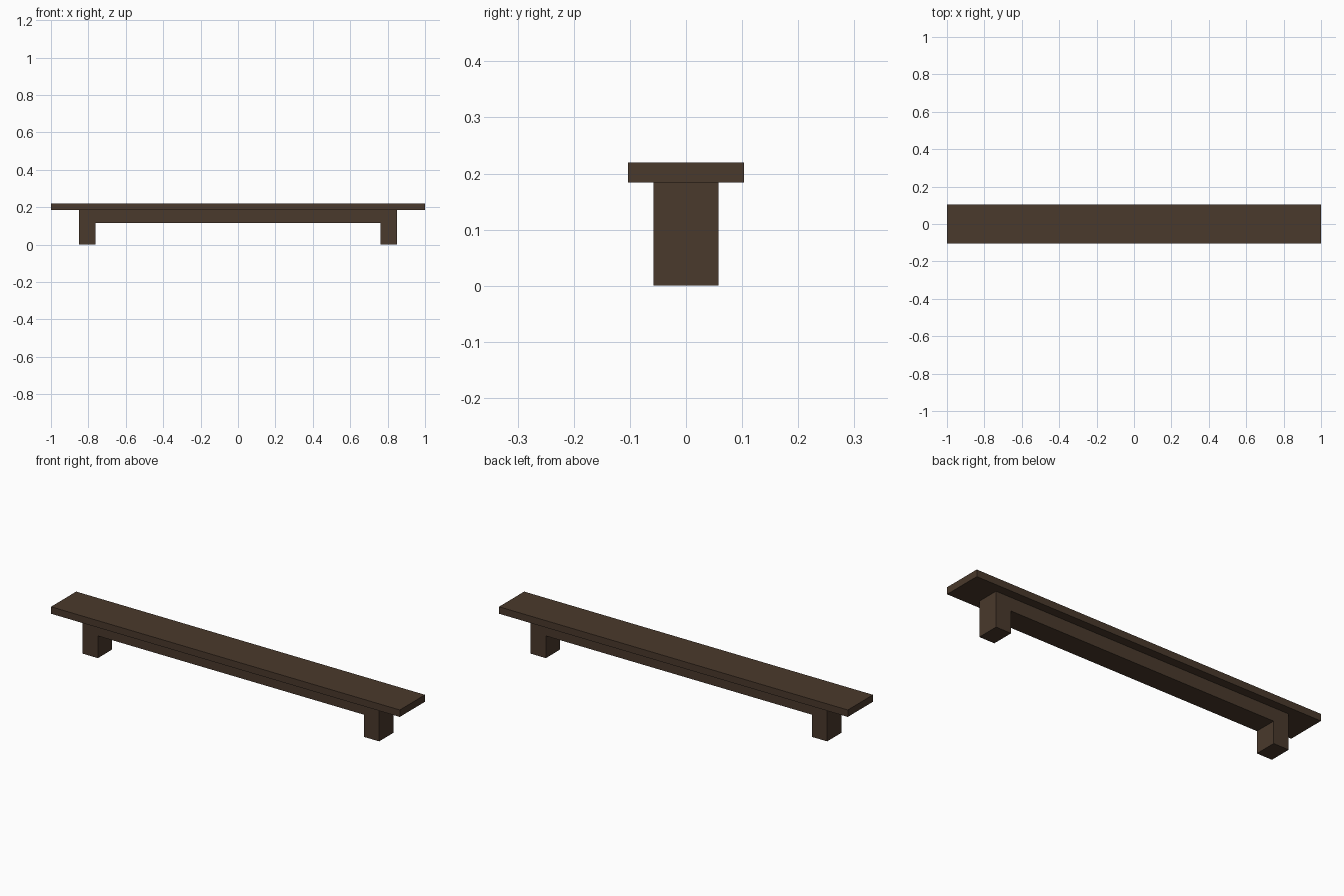
import bpy

if "Cube" in bpy.data.objects:
    bpy.data.objects.remove(bpy.data.objects["Cube"])

wood = bpy.data.materials.new("dark brown wood")
wood.diffuse_color = (0.068, 0.041, 0.025, 1)
wood.use_nodes = True
wood.node_tree.nodes["Principled BSDF"].inputs["Base Color"].default_value = wood.diffuse_color


def extrude_profile(name, profile, half_depth):
    """Extrude an x-z outline symmetrically along y."""
    n = len(profile)
    verts = [(x, y, z) for y in (-half_depth, half_depth) for x, z in profile]
    faces = [tuple(range(n)), tuple(reversed(range(n, 2 * n)))]
    faces += [(i, i + n, (i + 1) % n + n, (i + 1) % n) for i in range(n)]
    mesh = bpy.data.meshes.new(name)
    mesh.from_pydata(verts, [], faces)
    mesh.materials.append(wood)
    obj = bpy.data.objects.new(name, mesh)
    bpy.context.collection.objects.link(obj)
    return obj


TOP_Z, SEAT_Z, RAIL_Z = 0.22, 0.184, 0.115
LEG_OUT, LEG_IN = 0.85, 0.763

# Long flat seat plank
extrude_profile("seat", [(-1, SEAT_Z), (1, SEAT_Z), (1, TOP_Z), (-1, TOP_Z)], 0.103)

# Two legs joined by a flush rail
right = [(LEG_IN, RAIL_Z), (LEG_IN, 0), (LEG_OUT, 0), (LEG_OUT, SEAT_Z)]
left = [(-x, z) for x, z in reversed(right)]
extrude_profile("legs_and_rail", right + left, 0.058)
